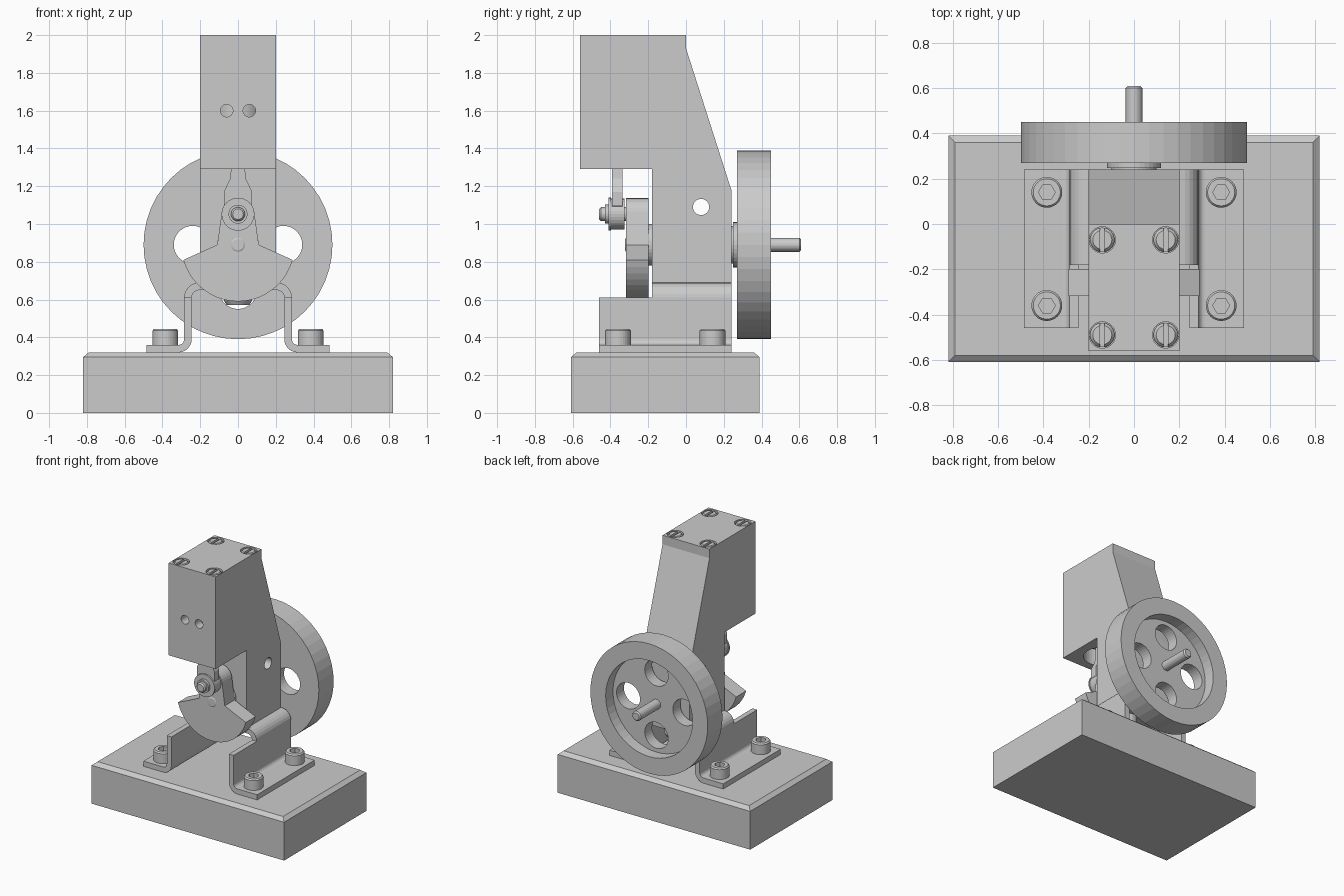
import bpy, bmesh
from math import sin, cos, pi, radians
from mathutils import Vector

if "Cube" in bpy.data.objects:
    bpy.data.objects.remove(bpy.data.objects["Cube"])


def finish(name, bm):
    bmesh.ops.recalc_face_normals(bm, faces=bm.faces)
    me = bpy.data.meshes.new(name)
    bm.to_mesh(me)
    bm.free()
    ob = bpy.data.objects.new(name, me)
    bpy.context.collection.objects.link(ob)
    return ob


def lathe(name, profile, axis='Z', at=(0, 0, 0), n=32):
    """Turn (radius, height) points round an axis; both ends are capped."""
    bm = bmesh.new()
    rings = []
    for r, h in profile:
        ring = []
        for i in range(n):
            a = 2 * pi * i / n
            c, s = r * cos(a), r * sin(a)
            p = {'X': (h, c, s), 'Y': (c, h, s), 'Z': (c, s, h)}[axis]
            ring.append(bm.verts.new(Vector(p) + Vector(at)))
        rings.append(ring)
    for a, b in zip(rings, rings[1:]):
        for i in range(n):
            j = (i + 1) % n
            bm.faces.new((a[i], a[j], b[j], b[i]))
    bm.faces.new(rings[0])
    bm.faces.new(rings[-1])
    return finish(name, bm)


def rod(name, r, h0, h1, axis='Z', at=(0, 0, 0), n=32):
    return lathe(name, [(r, h0), (r, h1)], axis, at, n)


def extrude(name, pts, axis, a, b):
    """Extrude a profile: (y, z) points along X or (x, z) points along Y."""
    bm = bmesh.new()
    ends = []
    for h in (a, b):
        ends.append([bm.verts.new((h, u, v) if axis == 'X' else (u, h, v)) for u, v in pts])
    n = len(pts)
    for i in range(n):
        j = (i + 1) % n
        bm.faces.new((ends[0][i], ends[0][j], ends[1][j], ends[1][i]))
    bm.faces.new(ends[0])
    bm.faces.new(ends[1])
    return finish(name, bm)


def box(name, x0, x1, y0, y1, z0, z1):
    return extrude(name, [(x0, z0), (x1, z0), (x1, z1), (x0, z1)], 'Y', y0, y1)


def cut(ob, *cutters):
    for c in cutters:
        c.hide_render = True
        m = ob.modifiers.new("cut", 'BOOLEAN')
        m.operation, m.solver, m.object = 'DIFFERENCE', 'EXACT', c
        bpy.context.view_layer.objects.active = ob
        bpy.ops.object.modifier_apply(modifier=m.name)
        bpy.data.objects.remove(c)
    return ob


def arc(cx, cz, r, a0, a1, n=6):
    return [(cx + r * cos(radians(a0 + (a1 - a0) * i / n)),
             cz + r * sin(radians(a0 + (a1 - a0) * i / n))) for i in range(n + 1)]


def mirrored(half):
    return half + [(-x, z) for x, z in reversed(half)]


# base block with chamfered top edge
bm = bmesh.new()
loops = [[bm.verts.new((sx * (0.82 - i), -0.11 + sy * (0.5 - i), z))
          for sx, sy in ((-1, -1), (1, -1), (1, 1), (-1, 1))]
         for i, z in ((0, 0), (0, 0.295), (0.03, 0.32))]
for a, b in zip(loops, loops[1:]):
    for i in range(4):
        j = (i + 1) % 4
        bm.faces.new((a[i], a[j], b[j], b[i]))
bm.faces.new(loops[0])
bm.faces.new(loops[-1])
finish("base_block", bm)

# bent sheet bracket, open at the front
outer = arc(0.205, 0.61, 0.08, 90, 0) + arc(0.315, 0.39, 0.03, 180, 270) + [(0.485, 0.36)]
inner = [(0.485, 0.32)] + arc(0.315, 0.39, 0.07, 270, 180) + arc(0.205, 0.61, 0.04, 0, 90)
bracket = extrude("bracket", mirrored(outer + inner), 'Y', -0.46, 0.24)
# (the mirrored half closes across the top plate between both inner and outer arcs)
bracket_top_inner = [(x, z) for x, z in inner]
bpy.data.objects.remove(bracket)
loop = outer + inner + [(-x, z) for x, z in reversed(inner)] + [(-x, z) for x, z in reversed(outer)]
bracket = extrude("bracket", loop, 'Y', -0.46, 0.24)
cut(bracket, box("notch", -0.4, 0.4, -0.6, -0.18, 0.61, 0.8))

# cap bolts holding the bracket feet
for x in (-0.385, 0.385):
    for y in (-0.36, 0.14):
        bolt = lathe("bracket_bolt", [(0.068, 0.355), (0.068, 0.435), (0.06, 0.445)], at=(x, y, 0))
        cut(bolt, rod("hex", 0.037, 0.395, 0.5, at=(x, y, 0), n=6))

# screws under the bracket plate
for y in (-0.08, 0.14):
    lathe("frame_screw", [(0.06, 0.57), (0.075, 0.595), (0.075, 0.655)], at=(0, y, 0))

# main frame with overhanging cylinder
frame = extrude("frame", [(-0.56, 2), (0, 2), (0, 1.93), (0.24, 1.18), (0.24, 0.69),
                          (-0.18, 0.69), (-0.18, 1.29), (-0.56, 1.29)], 'X', -0.2, 0.2)
cut(frame,
    rod("cross_hole", 0.043, -0.3, 0.3, 'X', (0, 0.08, 1.09)),
    rod("bore", 0.13, 1.2, 1.8, at=(0, -0.365, 0), n=48),
    *[rod("port", 0.033, -0.6, -0.45, 'Y', (x, 0, 1.6), 24) for x in (-0.06, 0.06)],
    *[rod("screw_seat", 0.058, 1.96, 2.1, at=(x, y, 0))
      for x in (-0.14, 0.14) for y in (-0.49, -0.07)])
rod("piston", 0.128, 1.42, 1.7, at=(0, -0.365, 0), n=48)

# slotted head screws
for x in (-0.14, 0.14):
    for y in (-0.49, -0.07):
        screw = lathe("head_screw", [(0.054, 1.955), (0.054, 1.985), (0.042, 2.0)], at=(x, y, 0))
        cut(screw, box("slot", x - 0.01, x + 0.01, y - 0.1, y + 0.1, 1.975, 2.1))

# main shaft and bearing flanges
lathe("main_shaft", [(0.03, -0.322), (0.037, -0.318), (0.037, 0.6), (0.028, 0.61)], 'Y', (0, 0, 0.89))
rod("front_bearing", 0.11, -0.2, -0.17, 'Y', (0, 0, 0.89))
lathe("rear_bearing", [(0.1, 0.23), (0.1, 0.248), (0.12, 0.248), (0.12, 0.272)], 'Y', (0, 0, 0.89))

# flywheel, dished at the back, with four holes
wheel = lathe("flywheel", [(0.5, 0.27), (0.5, 0.45), (0.37, 0.45), (0.37, 0.36)], 'Y', (0, 0, 0.89), 48)
cut(wheel, *[rod("hole", 0.1, 0.2, 0.5, 'Y', (0.24 * cos(a), 0, 0.89 + 0.24 * sin(a)))
             for a in (0, pi / 2, pi, 3 * pi / 2)])

# crank web with counterweight
web = arc(0, 1.05, 0.087, 10, 170, 12) + [(-0.11, 0.89)] \
    + arc(0, 0.89, 0.3, 195.5, 344.5, 20) + [(0.11, 0.89)]
extrude("crank_web", web, 'Y', -0.318, -0.198)

# crank pin, collar and washer
lathe("crank_pin", [(0.028, -0.46), (0.037, -0.45), (0.037, -0.31)], 'Y', (0, 0, 1.052))
rod("pin_collar", 0.05, -0.43, -0.41, 'Y', (0, 0, 1.052))
rod("pin_washer", 0.087, -0.41, -0.398, 'Y', (0, 0, 1.052))

# connecting rod
rod("rod_big_end", 0.082, -0.4, -0.325, 'Y', (0, 0, 1.052))
half = [(0.05, 1.06), (0.075, 1.1), (0.075, 1.17), (0.042, 1.24), (0.036, 1.3), (0.036, 1.45)]
extrude("connecting_rod", mirrored(half), 'Y', -0.393, -0.337)
